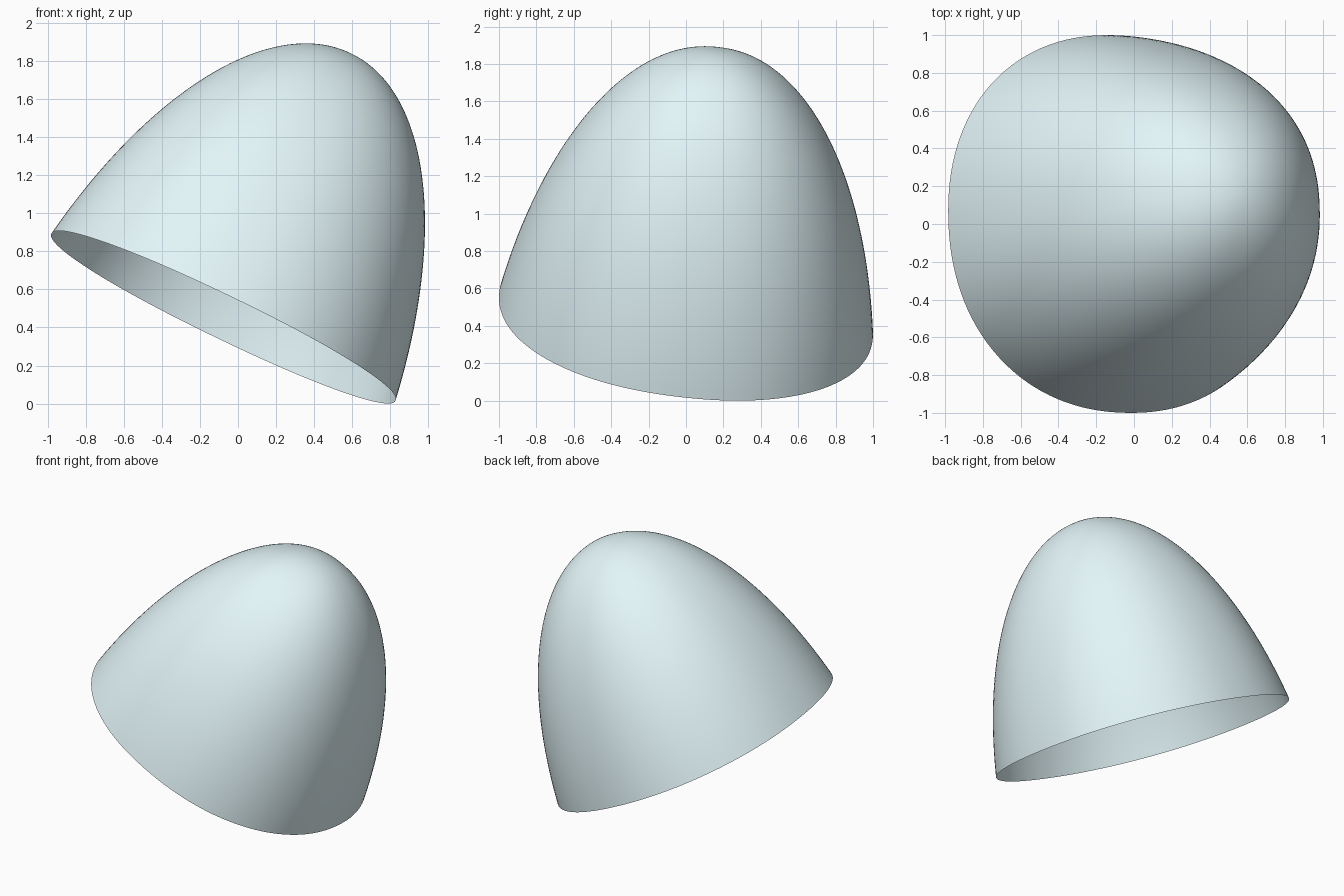
import bpy, bmesh, math
from mathutils import Vector, Matrix

if "Cube" in bpy.data.objects:
    bpy.data.objects.remove(bpy.data.objects["Cube"])

SEGMENTS, RINGS = 128, 64
AXIS = Vector((0.433, 0.113, 0.894)).normalized()   # direction the tip points
RIM_CENTRE = Vector((-0.077, 0.0, 0.45))
RIM_R = 1.006
DROP, SEMI = 0.70, 2.248    # ellipsoid centre below the rim, half length
WIDTH = RIM_R / math.sqrt(1 - (DROP / SEMI) ** 2)
POWER = 2.16                # slightly squared cross-section

# Half profile of a truncated ellipsoid, from open rim to tip
start = math.asin(DROP / SEMI)
bm = bmesh.new()
profile = []
for i in range(RINGS + 1):
    a = start + (math.pi / 2 - start) * i / RINGS
    r = 0.0 if i == RINGS else WIDTH * math.cos(a)
    profile.append(bm.verts.new((r, 0, SEMI * math.sin(a) - DROP)))
edges = [bm.edges.new(p) for p in zip(profile, profile[1:])]

# Spin the profile into an open shell
bmesh.ops.spin(bm, geom=profile + edges, cent=(0, 0, 0), axis=(0, 0, 1),
               angle=math.tau, steps=SEGMENTS, use_merge=False)
bmesh.ops.remove_doubles(bm, verts=bm.verts, dist=1e-5)
bmesh.ops.recalc_face_normals(bm, faces=bm.faces)
if sum(f.normal.dot(f.calc_center_median()) for f in bm.faces) < 0:
    bmesh.ops.reverse_faces(bm, faces=bm.faces)

# Push the diagonals out to square off the round section
for v in bm.verts:
    r = math.hypot(v.co.x, v.co.y)
    if r > 1e-6:
        k = (abs(v.co.x / r) ** POWER + abs(v.co.y / r) ** POWER) ** (-1 / POWER)
        v.co.x *= k
        v.co.y *= k

# Tilt the shell and stand it on the ground
tilt = Vector((0, 0, 1)).rotation_difference(AXIS).to_matrix().to_4x4()
bmesh.ops.transform(bm, matrix=Matrix.Translation(RIM_CENTRE) @ tilt, verts=bm.verts)
lo = [min(v.co[k] for v in bm.verts) for k in range(3)]
hi = [max(v.co[k] for v in bm.verts) for k in range(3)]
offset = Vector((-(lo[0] + hi[0]) / 2, -(lo[1] + hi[1]) / 2, -lo[2]))
bmesh.ops.translate(bm, vec=offset, verts=bm.verts)
for f in bm.faces:
    f.smooth = True

mesh = bpy.data.meshes.new("dome_shell")
bm.to_mesh(mesh)
bm.free()

# Pale blue finish
mat = bpy.data.materials.new("pale_blue")
mat.diffuse_color = (0.77, 0.92, 0.95, 1)
mat.use_nodes = True
mat.node_tree.nodes["Principled BSDF"].inputs["Base Color"].default_value = mat.diffuse_color
mesh.materials.append(mat)
bpy.context.collection.objects.link(bpy.data.objects.new("dome_shell", mesh))
